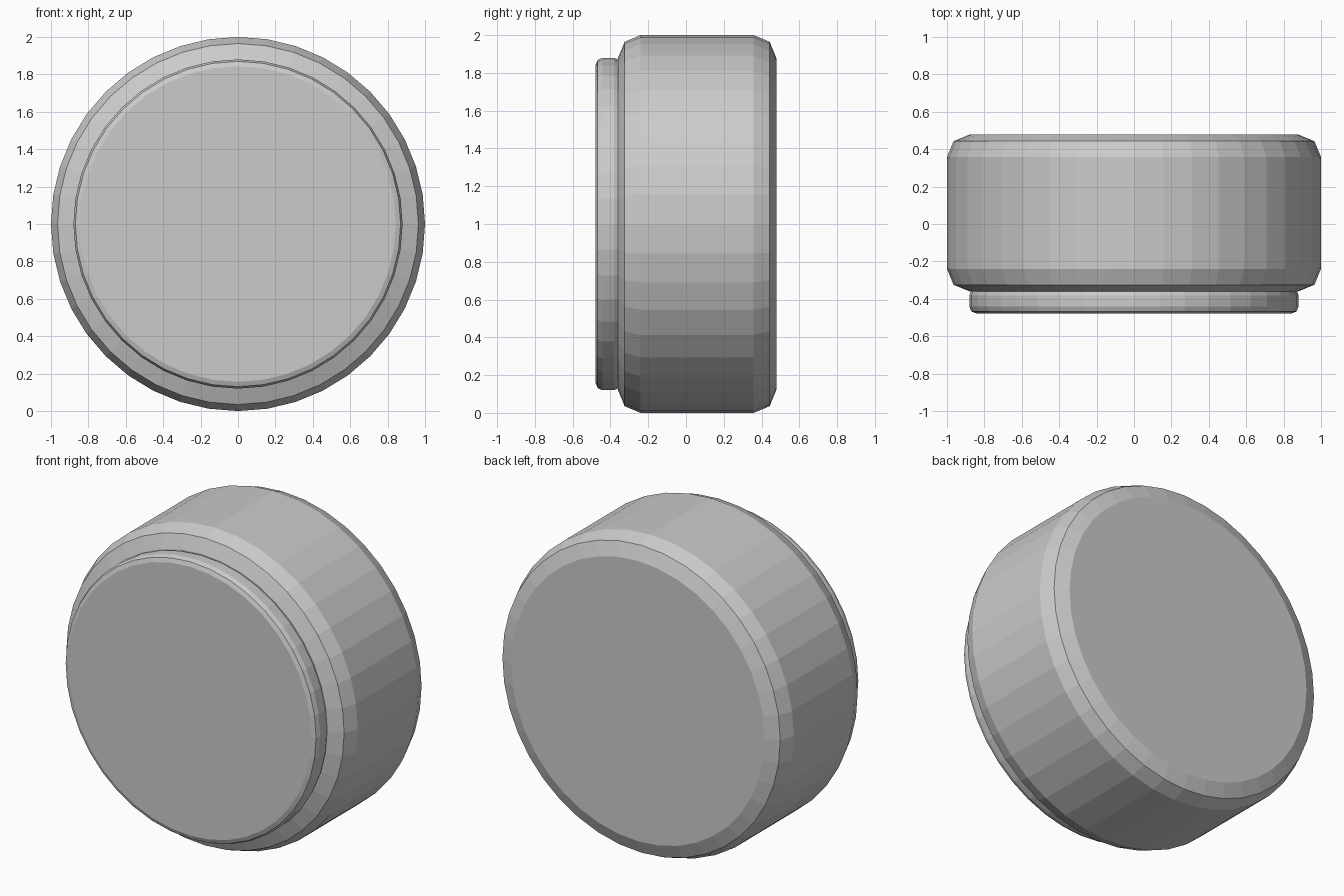
import bpy, math

cube = bpy.data.objects.get("Cube")
if cube:
    bpy.data.objects.remove(cube)

# Single plain grey
grey = bpy.data.materials.new("grey")
grey.use_nodes = True
color = (0.6, 0.6, 0.6, 1)
grey.diffuse_color = color
grey.node_tree.nodes["Principled BSDF"].inputs["Base Color"].default_value = color


def rounded_disc(name, radius, front, back, bevel):
    """Flat-shaded drum lying along y with bevelled rims."""
    bpy.ops.mesh.primitive_cylinder_add(
        vertices=40, radius=radius, depth=back - front,
        location=(0, (front + back) / 2, 1), rotation=(math.pi / 2, 0, 0))
    disc = bpy.context.object
    disc.name = name
    disc.data.materials.append(grey)
    mod = disc.modifiers.new("rim bevel", 'BEVEL')
    mod.width = bevel
    mod.segments = 2
    mod.limit_method = 'ANGLE'
    mod.angle_limit = math.radians(40)
    return disc


# Thick drum with a thin raised plate on its front
rounded_disc("drum_body", 1.0, -0.36, 0.478, 0.12)
rounded_disc("front_plate", 0.88, -0.478, -0.345, 0.036)
